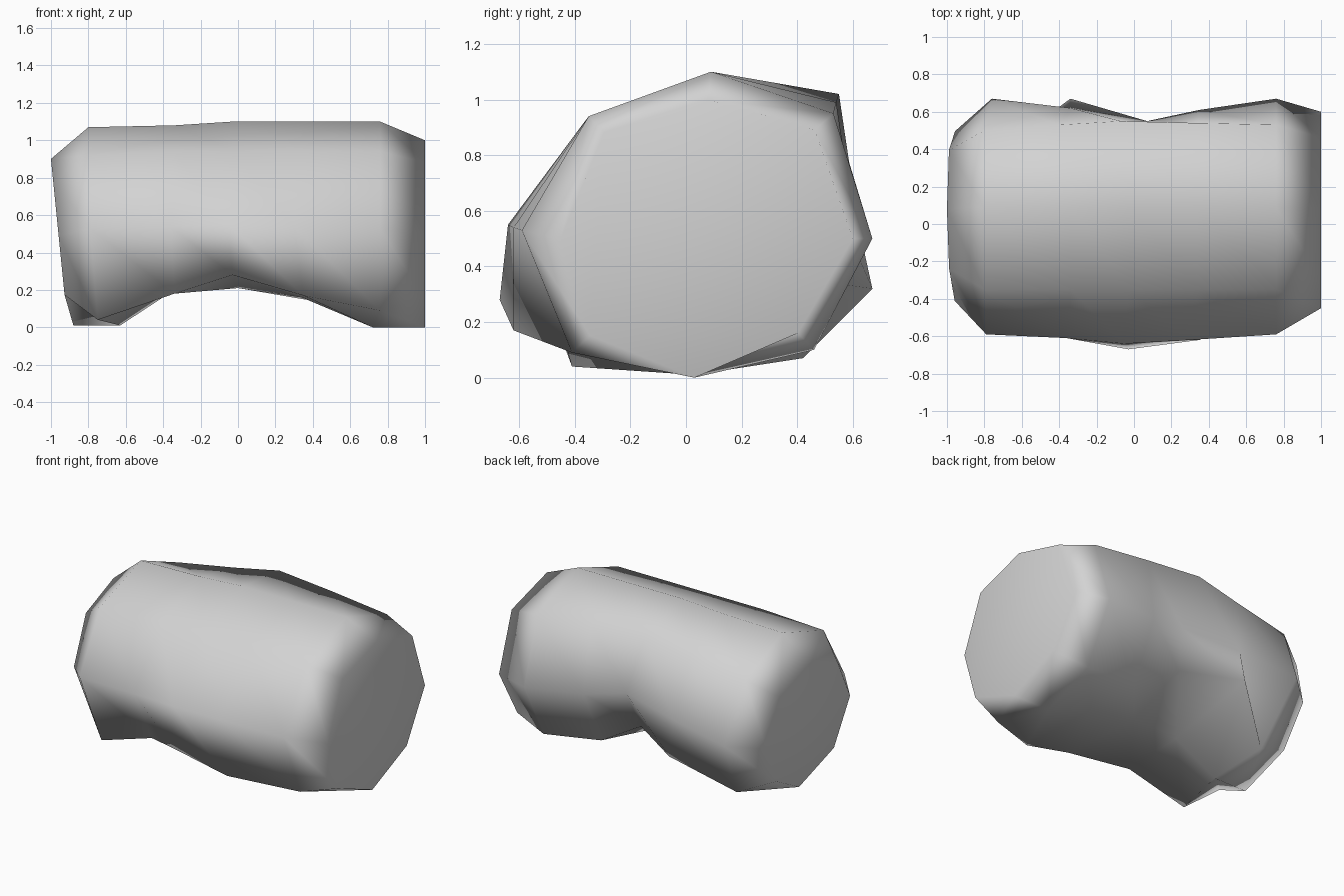
import bpy
import bmesh
from mathutils import Vector

if "Cube" in bpy.data.objects:
    bpy.data.objects.remove(bpy.data.objects["Cube"], do_unlink=True)

# Eight named corners of the body cross-section, as (y, z), in order around it
PROFILE = {
    "top": (.09, 1.1),
    "front_top": (-.35, .94),
    "front": (-.59, .53),
    "front_low": (-.41, .09),
    "bottom": (.03, 0),
    "back_low": (.46, .1),
    "back": (.67, .5),
    "back_top": (.53, .95),
}
CENTRE = Vector((.05, .53))


def section(x, scale=1.0, lean=0.0, drop=0.0, **moved):
    """Cross-section at x; lean tilts it, moved corners replace the regular ones."""
    corners = []
    for name, point in PROFILE.items():
        y, z = CENTRE + (Vector(point) - CENTRE) * scale
        z -= drop
        corners.append(moved.get(name, (x + lean * (.9 - z), y, z)))
    return corners


def material(name, colour):
    mat = bpy.data.materials.new(name)
    mat.use_nodes = True
    mat.diffuse_color = colour
    mat.node_tree.nodes["Principled BSDF"].inputs["Base Color"].default_value = colour
    return mat


sections = [
    # tilted end face
    section(-1, scale=.72, lean=.1, drop=.04, bottom=(-.88, .03, .01)),
    # left shoulder
    section(-.79,
            top=(-.8, .09, 1.07), front_top=(-.8, -.35, .92),
            front_low=(-.75, -.41, .04), bottom=(-.63, .03, .01),
            back_low=(-.68, .42, .07), back=(-.76, .67, .5),
            back_top=(-.8, .5, .9)),
    # bulge beside the hollow
    section(-.34,
            top=(-.34, .09, 1.08), front=(-.36, -.61, .54),
            front_low=(-.34, -.45, .18), bottom=(-.34, 0, .2),
            back_low=(-.34, .67, .32), back=(-.34, .62, .55),
            back_top=(-.4, .53, .96)),
    # deepest part of the hollow
    section(-.03,
            front=(-.05, -.64, .55), front_low=(-.03, -.67, .28),
            bottom=(0, 0, .21), back_low=(.02, .46, .35),
            back=(.07, .55, .6), back_top=(-.07, .55, 1.02)),
    section(.34,
            front=(.3, -.62, .54), front_low=(.35, -.62, .17),
            bottom=(.34, 0, .16), back_low=(.35, .42, .15),
            back=(.35, .61, .54), back_top=(.34, .54, .99)),
    # right shoulder
    section(.76, bottom=(.72, .03, 0)),
    # upright end face
    section(1, scale=.86, bottom=(1, .03, 0), front=(1, -.45, .5),
            back=(1, .6, .5), top=(1, .08, 1)),
]

# Body: bridge the cross-sections and close both ends
bm = bmesh.new()
rings = [[bm.verts.new(corner) for corner in ring] for ring in sections]
count = len(PROFILE)
for ring, following in zip(rings, rings[1:]):
    for i in range(count):
        j = (i + 1) % count
        bm.faces.new((ring[i], following[i], following[j], ring[j]))
bm.faces.new(rings[0])
bm.faces.new(rings[-1])
bmesh.ops.recalc_face_normals(bm, faces=bm.faces)
for face in bm.faces:
    face.smooth = True
mesh = bpy.data.meshes.new("rounded_body")
bm.to_mesh(mesh)
bm.free()

body = bpy.data.objects.new("rounded_body", mesh)
bpy.context.collection.objects.link(body)
mesh.materials.append(material("light_grey", (.65, .65, .65, 1)))

# Large faces stay flat while the shoulders blend softly
soft = body.modifiers.new("soft_shoulders", "WEIGHTED_NORMAL")
soft.weight = 50
